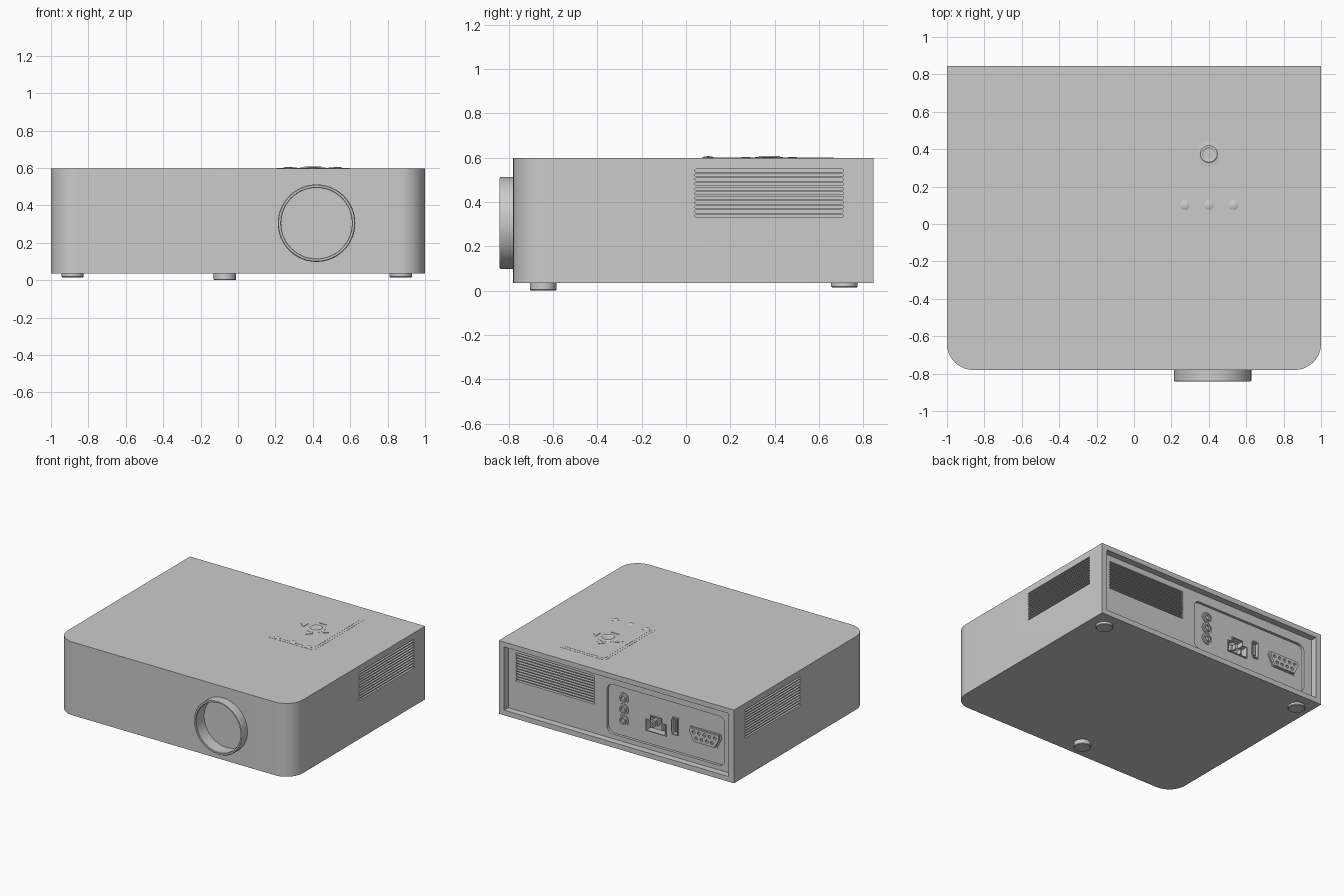
import bpy, bmesh, math
from math import cos, sin, pi

if "Cube" in bpy.data.objects:
    bpy.data.objects.remove(bpy.data.objects["Cube"])


def put(plane, u, v, h):
    # top: (x, y) outline along z; back: (x, z) outline along y; side: (y, z) outline along x
    return {"top": (u, v, h), "back": (u, h, v), "side": (h, u, v)}[plane]


def finish(name, bm):
    bmesh.ops.remove_doubles(bm, verts=bm.verts, dist=1e-5)
    bmesh.ops.recalc_face_normals(bm, faces=bm.faces)
    me = bpy.data.meshes.new(name)
    bm.to_mesh(me)
    bm.free()
    ob = bpy.data.objects.new(name, me)
    bpy.context.collection.objects.link(ob)
    return ob


def prism(name, outlines, plane, lo, hi):
    bm = bmesh.new()
    for pts in outlines:
        a = [bm.verts.new(put(plane, u, v, lo)) for u, v in pts]
        b = [bm.verts.new(put(plane, u, v, hi)) for u, v in pts]
        bm.faces.new(a)
        bm.faces.new(b)
        for i in range(len(pts)):
            j = (i + 1) % len(pts)
            bm.faces.new((a[i], a[j], b[j], b[i]))
    return finish(name, bm)


def lathe(name, profile, plane, cu, cv, segs=32, closed=False):
    # spins (radius, height) points about the plane's normal
    bm = bmesh.new()
    rings = [[bm.verts.new(put(plane, cu + r * cos(2 * pi * i / segs),
                               cv + r * sin(2 * pi * i / segs), h))
              for i in range(segs)] for r, h in profile]
    n = len(rings)
    for k in range(n if closed else n - 1):
        a, b = rings[k], rings[(k + 1) % n]
        for i in range(segs):
            j = (i + 1) % segs
            bm.faces.new((a[i], a[j], b[j], b[i]))
    return finish(name, bm)


def rounded(cu, cv, w, h, radii, n=6):
    # radii order: +u+v, -u+v, -u-v, +u-v
    pts = []
    for k, (su, sv) in enumerate(((1, 1), (-1, 1), (-1, -1), (1, -1))):
        r = radii[k]
        ou, ov = cu + su * (w / 2 - r), cv + sv * (h / 2 - r)
        for i in range(n + 1 if r else 1):
            t = (k + i / n) * pi / 2
            pts.append((ou + r * cos(t), ov + r * sin(t)))
    return pts


def cut(ob, cutter):
    cutter.hide_render = True
    mod = ob.modifiers.new("cut", "BOOLEAN")
    mod.operation, mod.solver, mod.object = "DIFFERENCE", "EXACT", cutter
    bpy.context.view_layer.objects.active = ob
    bpy.ops.object.modifier_apply(modifier=mod.name)
    bpy.data.objects.remove(cutter)


def slots(cu, top, width):
    return [rounded(cu, top - 0.0065 - i * 0.0205, width, 0.013, (0.006,) * 4, 3)
            for i in range(11)]


def scaled(pts, cu, cv, s):
    return [(cu + (u - cu) * s, cv + (v - cv) * s) for u, v in pts]


# housing with rounded front corners
body = prism("housing", [rounded(0, 0.0325, 2, 1.625, (0, 0, 0.14, 0.14), 12)],
             "top", 0.035, 0.598)

# recessed back and connector panel
cut(body, prism("back_cutter", [rounded(0, 0.317, 1.91, 0.485, (0,) * 4)], "back", 0.795, 0.9))
cut(body, prism("panel_cutter", [rounded(-0.385, 0.3, 1.0, 0.38, (0.05,) * 4)],
                "back", 0.775, 0.82))

# vents on both sides and the back
for s in (-1, 1):
    cut(body, prism("side_vent_cutter", slots(0.375, 0.548, 0.67), "side", s * 0.96, s * 1.05))
cut(body, prism("back_vent_cutter", slots(0.555, 0.515, 0.67), "back", 0.75, 0.83))

# lens opening and barrel
LX, LZ = 0.42, 0.305
cut(body, lathe("lens_cutter", [(0, -0.74), (0.19, -0.74), (0.19, -0.9), (0, -0.9)],
                "back", LX, LZ, 64))
lathe("lens_barrel", [(0.189, -0.745), (0.207, -0.745), (0.207, -0.836), (0.203, -0.842),
                      (0.192, -0.842), (0.189, -0.838)], "back", LX, LZ, 64, True)

# power socket: stepped opening, rim and three blades
PX, PZ = -0.29, 0.265
step = [(0.08, -0.055), (0.08, 0.025), (0.045, 0.025), (0.045, 0.06)]
socket = [(PX + u, PZ + v) for u, v in step] + [(PX - u, PZ + v) for u, v in step[::-1]]
cut(body, prism("socket_cutter", [socket], "back", 0.73, 0.8))
rim = prism("power_socket_rim", [scaled(socket, PX, PZ, 1.1)], "back", 0.77, 0.783)
cut(rim, prism("rim_cutter", [scaled(socket, PX, PZ, 0.98)], "back", 0.7, 0.85))
prism("power_blades", [rounded(PX + u, PZ + v, 0.014, 0.04, (0,) * 4)
                       for u, v in ((-0.045, -0.015), (0, 0.01), (0.045, -0.015))],
      "back", 0.725, 0.77)

# round audio and video jacks
for i, z in enumerate((0.4, 0.315, 0.23)):
    lathe(f"round_jack_{i + 1}", [(0, 0.776), (0.018, 0.776), (0.018, 0.79), (0.027, 0.79),
                                 (0.03, 0.782), (0.042, 0.782), (0.042, 0.77)],
          "back", -0.013, z, 24)

# upright digital port with contact tongue
port = [(-0.478, 0.235), (-0.432, 0.235), (-0.422, 0.26), (-0.422, 0.345),
        (-0.432, 0.37), (-0.478, 0.37)]
cut(body, prism("port_cutter", [scaled(port, -0.45, 0.3025, 0.88)], "back", 0.735, 0.8))
shell = prism("digital_port_shell", [port], "back", 0.77, 0.785)
cut(shell, prism("shell_cutter", [scaled(port, -0.45, 0.3025, 0.86)], "back", 0.7, 0.85))
prism("digital_port_tongue", [rounded(-0.45, 0.3025, 0.014, 0.09, (0,) * 4)],
      "back", 0.73, 0.778)

# display connector with two rows of pin holes
VX, VZ = -0.71, 0.285
display = [(VX - 0.12, VZ + 0.05), (VX + 0.12, VZ + 0.05), (VX + 0.125, VZ + 0.02),
           (VX + 0.09, VZ - 0.05), (VX - 0.09, VZ - 0.05), (VX - 0.125, VZ + 0.02)]
prism("display_connector_flange", [scaled(display, VX, VZ, 1.1)], "back", 0.77, 0.78)
core = prism("display_connector", [display], "back", 0.772, 0.795)
holes = [rounded(VX + (i - (n - 1) / 2) * 0.045, VZ + v, 0.024, 0.024, (0.0119,) * 4, 3)
         for n, v in ((5, 0.022), (4, -0.02)) for i in range(n)]
cut(core, prism("pin_hole_cutter", holes, "back", 0.782, 0.82))

# control panel on the top, framed by a thin border
prism("control_panel_border", [rounded(0.4, 0.38, 0.39, 0.62, (0.012,) * 4)],
      "top", 0.59, 0.599)
prism("control_panel", [rounded(0.4, 0.38, 0.345, 0.57, (0.01,) * 4)], "top", 0.59, 0.6)
lathe("select_button", [(0.07, 0.595), (0.07, 0.601), (0.05, 0.603), (0.045, 0.607),
                        (0.036, 0.607), (0.03, 0.603), (0, 0.603)], "top", 0.4, 0.375, 32)
arrows = []
for k in range(4):
    c, s = cos(k * pi / 2), sin(k * pi / 2)
    arrows.append([(0.4 + a * c - b * s, 0.375 + a * s + b * c)
                   for a, b in ((0.085, -0.035), (0.125, 0), (0.085, 0.035))])
prism("arrow_buttons", arrows, "top", 0.595, 0.603)
for i, x in enumerate((0.27, 0.4, 0.53)):
    lathe(f"small_button_{i + 1}", [(0.026, 0.595), (0.026, 0.601), (0.02, 0.604),
                                   (0.01, 0.606), (0, 0.6065)], "top", x, 0.1, 20)

# three feet
for name, x, y, z in (("front_foot", -0.07, -0.645, 0), ("rear_foot_left", -0.885, 0.715, 0.015),
                      ("rear_foot_right", 0.87, 0.715, 0.015)):
    lathe(name, [(0, z), (0.056, z), (0.06, z + 0.004), (0.06, 0.04), (0, 0.04)], "top", x, y)

# smooth curved sides, keep hard edges
bpy.ops.object.select_all(action="SELECT")
bpy.context.view_layer.objects.active = body
bpy.ops.object.shade_smooth_by_angle(angle=math.radians(30))
